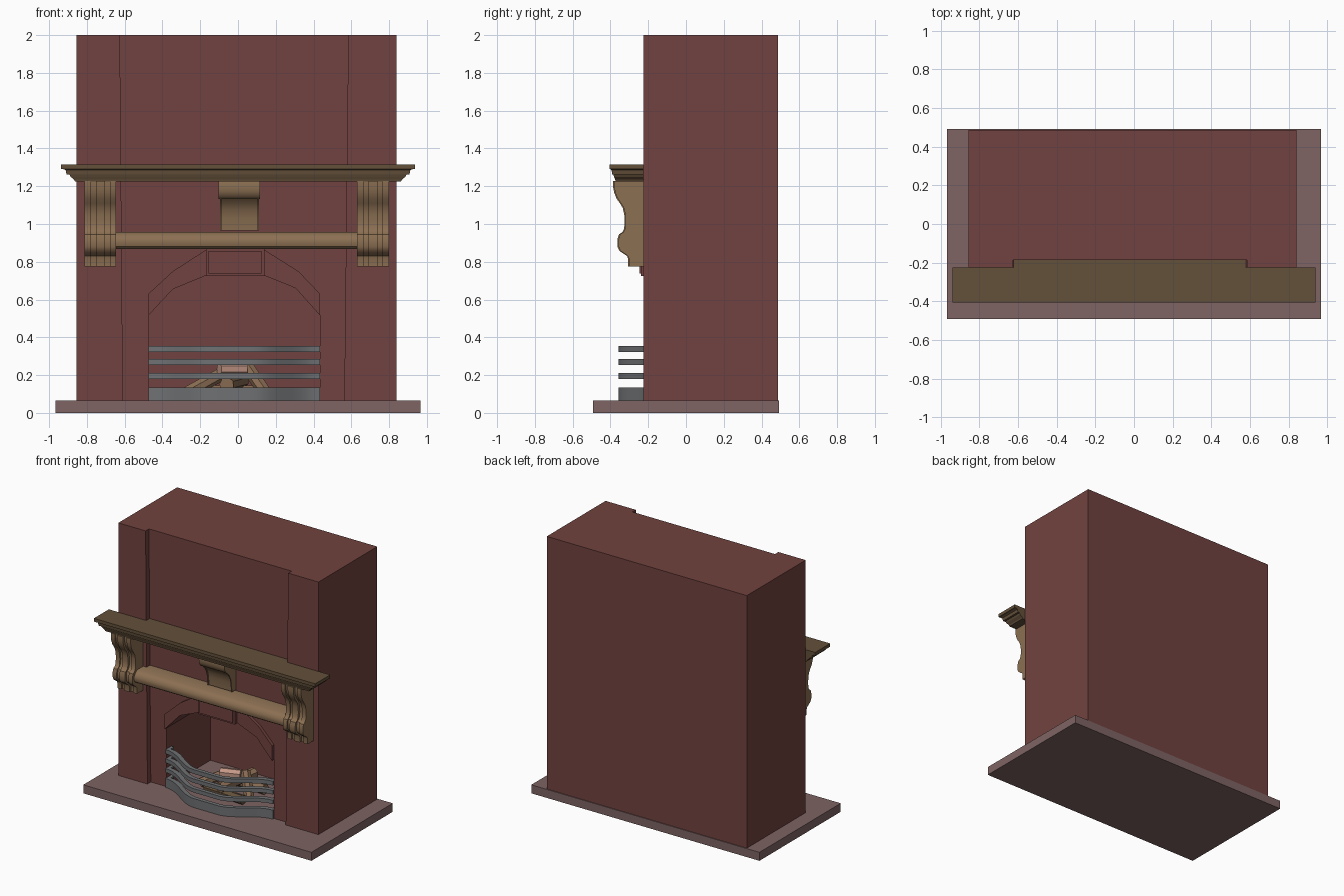
import bpy, bmesh, math
from mathutils import Vector

if "Cube" in bpy.data.objects:
    bpy.data.objects.remove(bpy.data.objects["Cube"])


def material(name, rgb):
    m = bpy.data.materials.new(name)
    m.diffuse_color = (*rgb, 1)
    m.use_nodes = True
    m.node_tree.nodes["Principled BSDF"].inputs["Base Color"].default_value = m.diffuse_color
    return m


BRICK = material("brick_red", (0.165, 0.055, 0.05))
STONE = material("hearth_stone", (0.21, 0.125, 0.125))
DARK = material("dark_wood", (0.125, 0.08, 0.042))
WOOD = material("light_wood", (0.26, 0.16, 0.085))
IRON = material("iron", (0.16, 0.165, 0.17))
BARK = material("bark", (0.25, 0.15, 0.085))
EMBER = material("fresh_log", (0.55, 0.31, 0.24))


def loft(name, rings, mat, smooth=False):
    """Closed solid through rings that share a point count."""
    bm = bmesh.new()
    vs = [[bm.verts.new(p) for p in r] for r in rings]
    n = len(rings[0])
    for a, b in zip(vs, vs[1:]):
        for i in range(n):
            j = (i + 1) % n
            bm.faces.new((a[i], a[j], b[j], b[i]))
    bm.faces.new(vs[0][::-1])
    bm.faces.new(vs[-1])
    bmesh.ops.recalc_face_normals(bm, faces=bm.faces)
    me = bpy.data.meshes.new(name)
    bm.to_mesh(me)
    bm.free()
    ob = bpy.data.objects.new(name, me)
    bpy.context.collection.objects.link(ob)
    me.materials.append(mat)
    if smooth:
        bpy.ops.object.select_all(action='DESELECT')
        ob.select_set(True)
        bpy.context.view_layer.objects.active = ob
        bpy.ops.object.shade_smooth_by_angle(angle=math.radians(35))
    return ob


def prism(name, pts, axis, a, b, mat, smooth=False):
    """Outline extruded from a to b along an axis."""
    put = {'x': lambda p, t: (t, p[0], p[1]),
           'y': lambda p, t: (p[0], t, p[1]),
           'z': lambda p, t: (p[0], p[1], t)}[axis]
    return loft(name, [[put(p, t) for p in pts] for t in (a, b)], mat, smooth)


def rect(x0, x1, y0, y1):
    return [(x0, y0), (x1, y0), (x1, y1), (x0, y1)]


def cut(ob, cutter):
    mod = ob.modifiers.new("cut", 'BOOLEAN')
    mod.operation = 'DIFFERENCE'
    mod.solver = 'EXACT'
    mod.object = cutter
    bpy.ops.object.select_all(action='DESELECT')
    ob.select_set(True)
    bpy.context.view_layer.objects.active = ob
    bpy.ops.object.modifier_apply(modifier=mod.name)
    bpy.data.objects.remove(cutter, do_unlink=True)


# Hearth slab
prism("hearth_slab", rect(-0.967, 0.967, -0.492, 0.492), 'z', 0, 0.065, STONE)

# Chimney breast with recessed centre and arched firebox
inner = [(-0.475, 0.515), (-0.345, 0.655), (-0.17, 0.727),
         (0.14, 0.727), (0.305, 0.66), (0.435, 0.515)]
outer = [(-0.475, 0.63), (-0.345, 0.75), (-0.17, 0.863),
         (0.14, 0.863), (0.32, 0.75), (0.435, 0.63)]
breast = prism("chimney_breast", rect(-0.856, 0.84, -0.226, 0.486), 'z', 0.065, 2.0, BRICK)
cut(breast, prism("recess_cutter", [(-0.609, 0), (0.562, 0), (0.585, 2.1), (-0.626, 2.1)],
                  'y', -0.5, -0.185, BRICK))
cut(breast, prism("firebox_cutter", [(-0.475, 0)] + inner + [(0.435, 0)],
                  'y', -0.5, 0.345, BRICK))

# Arch ring and keystone
prism("arch_ring", inner + outer[::-1], 'y', -0.21, -0.18, BRICK)
prism("keystone", rect(-0.17, 0.14, 0.725, 0.87), 'y', -0.238, -0.18, BRICK)
prism("keystone_panel", rect(-0.155, 0.125, 0.738, 0.858), 'y', -0.246, -0.23, BRICK)

# Mantel shelf: moulded edge, back stepped around the breast
shelf = [(1.225, 0.075, 0.032), (1.235, 0.07, 0.03), (1.25, 0.052, 0.024),
         (1.262, 0.046, 0.02), (1.262, 0.03, 0.014), (1.285, 0.026, 0.011),
         (1.29, 0.015, 0.006), (1.29, 0, 0), (1.315, 0, 0)]
rings = []
for z, ex, ey in shelf:
    x, y = 0.938 - ex, -0.405 + ey
    rings.append([(-x, y, z), (x, y, z), (x, -0.224, z), (0.579, -0.224, z),
                  (0.579, -0.184, z), (-0.62, -0.184, z), (-0.62, -0.224, z), (-x, -0.224, z)])
loft("mantel_shelf", rings, DARK)

# Side corbels: five strips, alternately raised and grooved
scroll = [(-0.386, 1.227), (-0.386, 1.195), (-0.38, 1.165), (-0.368, 1.135), (-0.35, 1.11),
          (-0.335, 1.085), (-0.327, 1.05), (-0.325, 1.01), (-0.328, 0.975), (-0.337, 0.957),
          (-0.355, 0.945), (-0.363, 0.92), (-0.363, 0.88), (-0.353, 0.858), (-0.33, 0.842),
          (-0.312, 0.83), (-0.307, 0.815), (-0.307, 0.775)]
strips = [0, 0.2, 0.36, 0.64, 0.8, 1]
for side, x0, x1 in (("left", -0.812, -0.645), ("right", 0.63, 0.8)):
    for i in range(5):
        d = (0.006, 0.018, 0, 0.018, 0.006)[i]
        pts = [(y + d, z) for y, z in scroll] + [(-0.18, 0.775), (-0.18, 1.227)]
        a, b = (x0 + (x1 - x0) * strips[i + k] for k in (0, 1))
        prism(f"{side}_corbel_strip_{i + 1}", pts, 'x', a, b, WOOD, True)

# Centre bracket: rounded head over a hollow neck
head = [(-0.18, 1.226), (-0.325, 1.226), (-0.33, 1.2), (-0.327, 1.17), (-0.315, 1.145),
        (-0.295, 1.132), (-0.18, 1.132)]
neck = [(-0.18, 1.135), (-0.29, 1.135), (-0.262, 1.11), (-0.242, 1.075), (-0.23, 1.03),
        (-0.226, 0.965), (-0.18, 0.965)]
prism("bracket_head", head, 'x', -0.102, 0.116, WOOD, True)
prism("bracket_neck", neck, 'x', -0.088, 0.104, WOOD, True)
for n, x in (("left", -0.096), ("right", 0.104)):
    prism(f"bracket_{n}_cheek", [(y - 0.008 if y < -0.2 else y, z) for y, z in neck],
          'x', x, x + 0.008, WOOD, True)

# Rounded cross rail
rail = [(-0.18, 0.868), (-0.315, 0.868), (-0.332, 0.88), (-0.338, 0.9), (-0.335, 0.922),
        (-0.322, 0.942), (-0.298, 0.958), (-0.18, 0.958)]
prism("cross_rail", rail, 'x', -0.65, 0.635, WOOD, True)

# Serpentine grate bars with short returns into the firebox
N = 24
front, back = [], []
for i in range(N + 1):
    t = -1 + 2 * i / N
    s = min(1, max(0, (0.98 - abs(t)) / 0.75))
    y = -0.2 - 0.158 * s * s * (3 - 2 * s)
    front.append((-0.02 + 0.455 * t, y))
    back.append((-0.02 + 0.43 * t, y + 0.03))
plan = [(-0.475, -0.13)] + front + [(0.435, -0.13), (0.41, -0.13)] + back[::-1] + [(-0.45, -0.13)]
for i, (z0, z1) in enumerate(((0.065, 0.134), (0.18, 0.21), (0.254, 0.284), (0.323, 0.355))):
    prism(f"grate_bar_{i + 1}", plan, 'z', z0, z1, IRON, True)


# Log pile: short faceted logs between two points
def log(name, a, b, r, mat, sides=7):
    a, b = Vector(a), Vector(b)
    q = (b - a).to_track_quat('Z', 'Y')
    ring = [q @ Vector((r * math.cos(k * math.tau / sides), r * math.sin(k * math.tau / sides), 0))
            for k in range(sides)]
    loft(name, [[p + v for v in ring] for p in (a, b)], mat)


log("log_left", (-0.27, -0.06, 0.105), (-0.08, 0.0, 0.21), 0.036, BARK)
log("log_right", (0.145, -0.07, 0.105), (0.05, 0.02, 0.245), 0.036, BARK)
log("log_back", (-0.2, 0.13, 0.105), (0.16, 0.1, 0.105), 0.04, BARK)
log("log_front", (-0.2, -0.1, 0.1), (0.13, -0.12, 0.1), 0.035, DARK)
log("log_middle", (-0.06, -0.14, 0.15), (0.02, 0.17, 0.17), 0.04, BARK)
log("log_top", (-0.1, -0.07, 0.232), (0.04, -0.02, 0.232), 0.038, EMBER)
